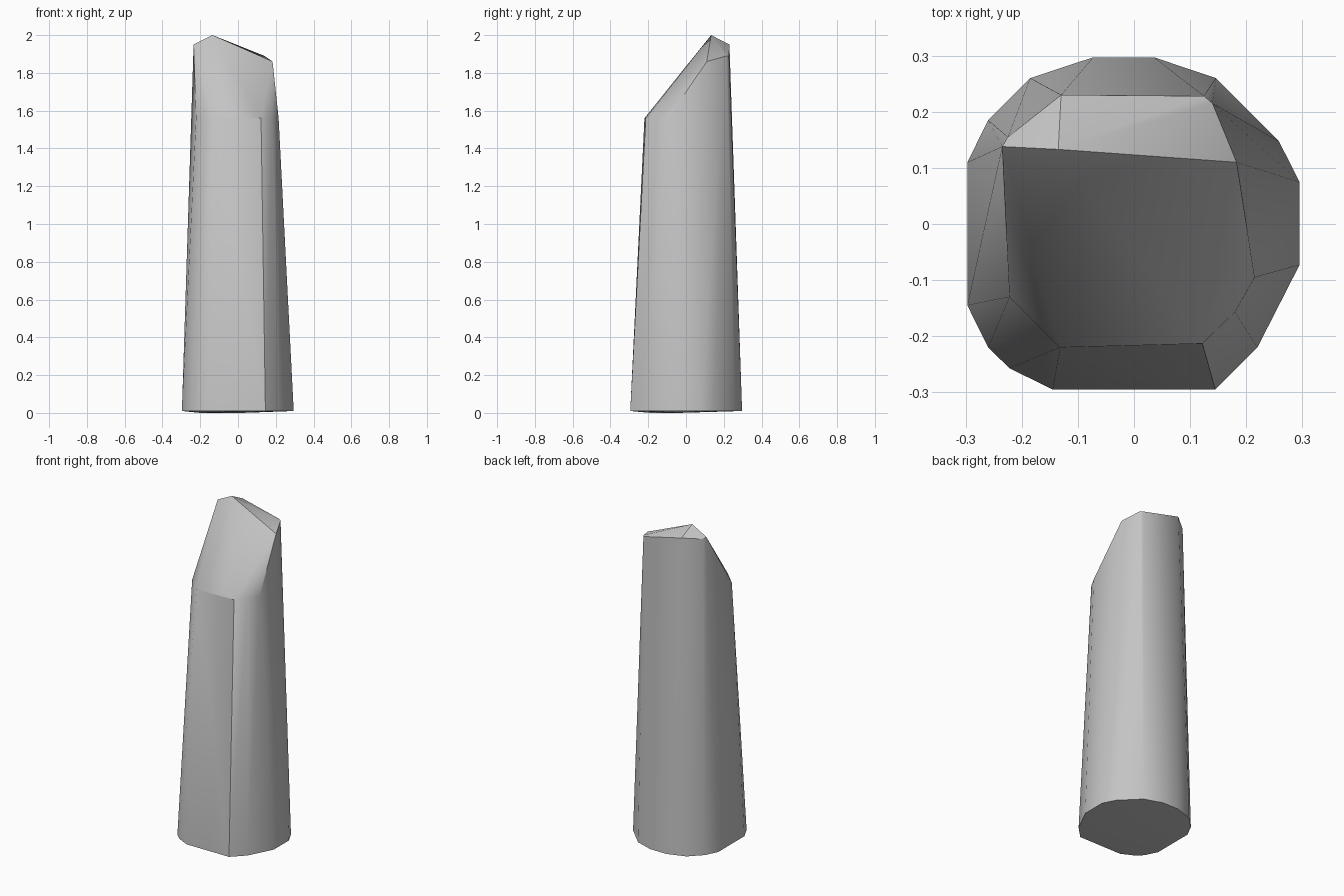
import bpy
import bmesh
import math

# Remove only the default cube
default_cube = bpy.data.objects.get("Cube")
if default_cube:
    bpy.data.objects.remove(default_cube, do_unlink=True)


def make_material(name, colour):
    """Create one flat colour material."""
    material = bpy.data.materials.new(name)
    material.use_nodes = True
    material.diffuse_color = colour
    shader = next(n for n in material.node_tree.nodes if n.type == "BSDF_PRINCIPLED")
    shader.inputs["Base Color"].default_value = colour
    shader.inputs["Roughness"].default_value = 0.8
    return material


def at_height(outline, height):
    """Lift a flat outline to one height."""
    return [(x, y, height) for x, y in outline]


def hull_object(name, points, material):
    """Wrap points in a chiselled convex skin with sharp edges kept."""
    bm = bmesh.new()
    for point in points:
        bm.verts.new(point)
    hull = bmesh.ops.convex_hull(bm, input=bm.verts[:])
    loose = {v for v in hull["geom_interior"] + hull["geom_unused"]
             if isinstance(v, bmesh.types.BMVert)}
    bmesh.ops.delete(bm, geom=list(loose), context="VERTS")
    bmesh.ops.dissolve_limit(bm, angle_limit=math.radians(0.5),
                             verts=bm.verts[:], edges=bm.edges[:])
    bmesh.ops.recalc_face_normals(bm, faces=bm.faces[:])
    mesh = bpy.data.meshes.new(name)
    bm.to_mesh(mesh)
    bm.free()
    mesh.materials.append(material)
    obj = bpy.data.objects.new(name, mesh)
    bpy.context.collection.objects.link(obj)
    bpy.ops.object.select_all(action="DESELECT")
    obj.select_set(True)
    bpy.context.view_layer.objects.active = obj
    bpy.ops.object.shade_smooth_by_angle(angle=math.radians(30))
    return obj


# Wide foot of the pillar, anticlockwise from the front
foot = [(-.145, -.295), (.145, -.295), (.22, -.22), (.295, -.073),
        (.295, .075), (.258, .148), (.146, .26), (.036, .297),
        (-.073, .297), (-.185, .26), (-.26, .185), (-.297, .11),
        (-.297, -.145), (-.26, -.22), (-.222, -.257)]

# Slightly uneven underside
underside = [(-.2, -.19), (.02, -.04)]

# Low front shoulder where the slanted cut begins
shoulder = [(-.222, -.13), (-.132, -.22), (.122, -.213),
            (.18, -.157), (.215, -.095)]

# High back crest with its peak on one side
peak = (-.135, .133, 2)
crest = [(.183, .11, 1.86), (.14, .215, 1.89), (.125, .228, 1.89),
         (-.13, .23, 1.95), (-.225, .155, 1.94), (-.235, .138, 1.95)]

stone = make_material("grey stone", (0.55, 0.55, 0.55, 1))
hull_object("stone_pillar",
            at_height(foot, .01) + at_height(underside, 0)
            + at_height(shoulder, 1.56) + crest + [peak],
            stone)
